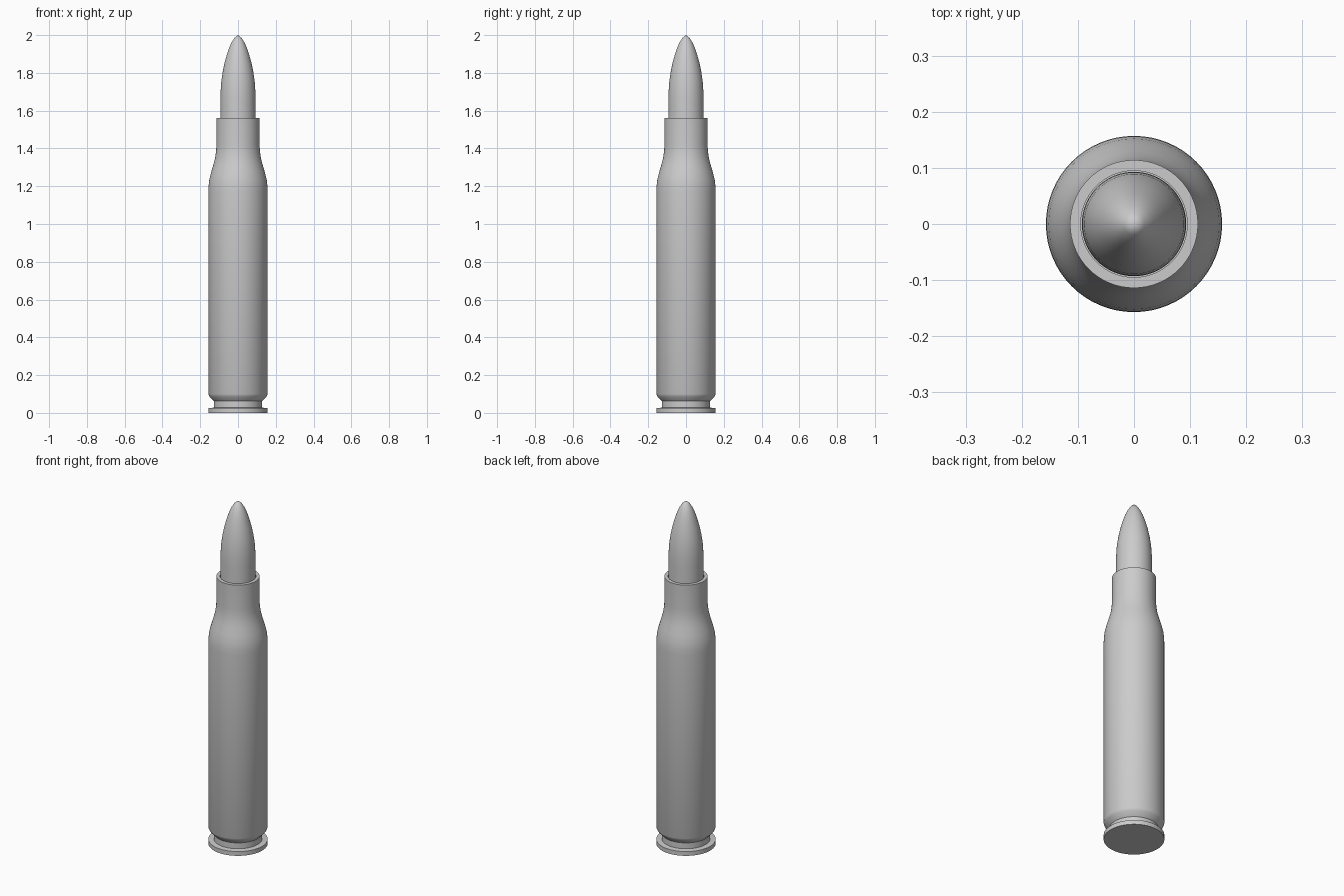
import bpy
import bmesh
import math

if "Cube" in bpy.data.objects:
    bpy.data.objects.remove(bpy.data.objects["Cube"], do_unlink=True)

SEGMENTS = 64

metal = bpy.data.materials.new("grey metal")
metal.use_nodes = True
grey = (0.6, 0.6, 0.6, 1)
metal.diffuse_color = grey
metal.node_tree.nodes["Principled BSDF"].inputs["Base Color"].default_value = grey


def lathe(name, profile):
    """Spin a (radius, height) outline around the z axis."""
    bm = bmesh.new()
    verts = [bm.verts.new((r, 0, z)) for r, z in profile]
    edges = [bm.edges.new(pair) for pair in zip(verts, verts[1:])]
    bmesh.ops.spin(bm, geom=verts + edges, axis=(0, 0, 1), cent=(0, 0, 0),
                   angle=math.tau, steps=SEGMENTS)
    bmesh.ops.remove_doubles(bm, verts=bm.verts, dist=0.0001)
    bmesh.ops.recalc_face_normals(bm, faces=bm.faces)
    mesh = bpy.data.meshes.new(name)
    bm.to_mesh(mesh)
    bm.free()
    mesh.materials.append(metal)
    obj = bpy.data.objects.new(name, mesh)
    bpy.context.collection.objects.link(obj)
    bpy.ops.object.select_all(action='DESELECT')
    obj.select_set(True)
    bpy.context.view_layer.objects.active = obj
    bpy.ops.object.shade_smooth_by_angle(angle=math.radians(30))
    return obj


# Casing: flat base, rim, groove, body, shoulder, neck and open mouth
lathe("casing", [
    (0, 0), (0.157, 0), (0.157, 0.025), (0.128, 0.028), (0.128, 0.062),
    (0.151, 0.086), (0.157, 0.1), (0.157, 1.17), (0.156, 1.2),
    (0.152, 1.235), (0.142, 1.275), (0.13, 1.315), (0.121, 1.35),
    (0.116, 1.385), (0.114, 1.42), (0.114, 1.56), (0.095, 1.56),
    (0.095, 1.5), (0, 1.5),
])

# Pointed tip seated in the neck
lathe("tip", [
    (0, 1.5), (0.093, 1.5), (0.093, 1.66), (0.092, 1.7), (0.089, 1.75),
    (0.082, 1.8), (0.072, 1.85), (0.058, 1.9), (0.048, 1.93),
    (0.035, 1.96), (0.019, 1.985), (0, 2),
])
